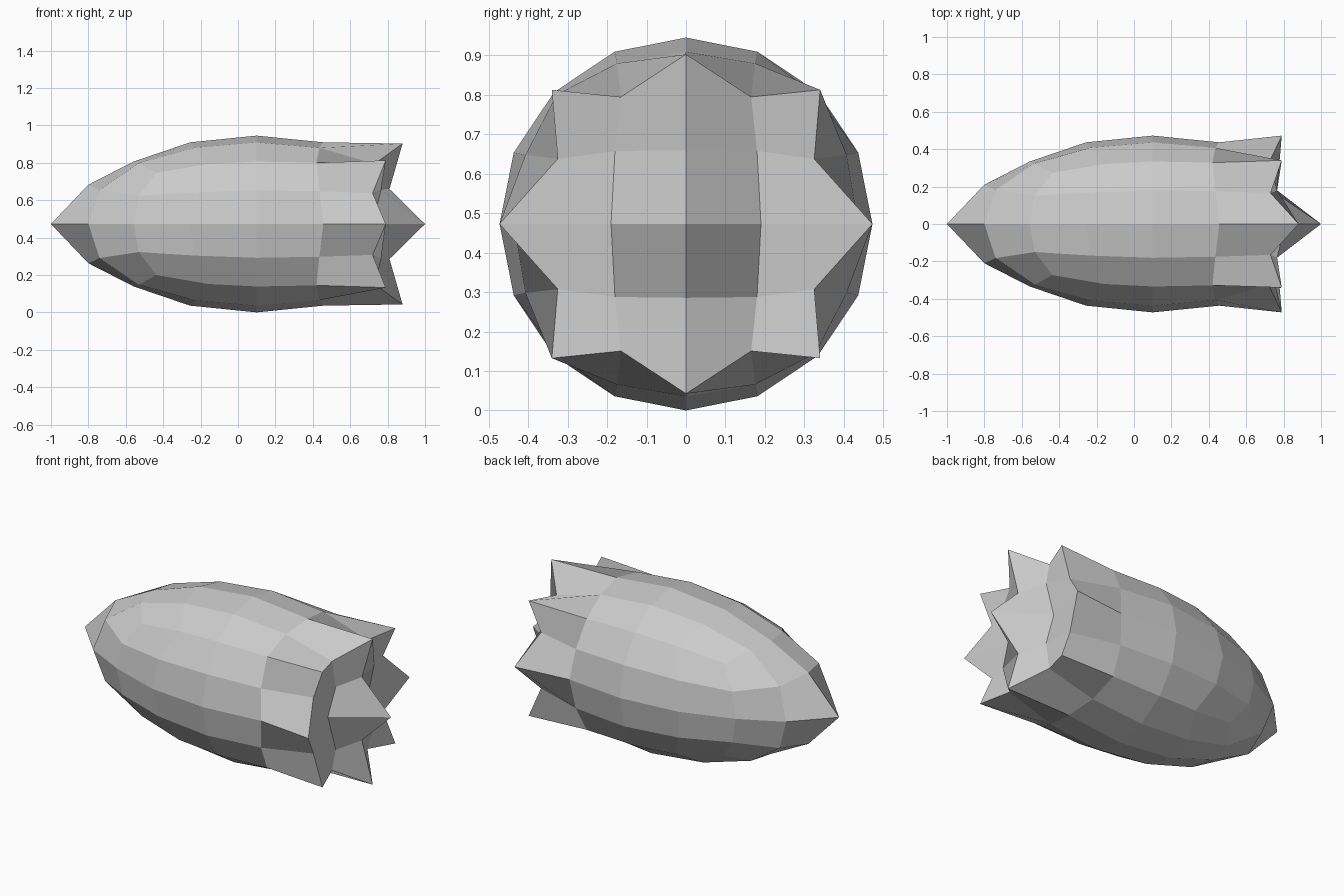
import bpy, bmesh, math
from mathutils import Vector

if "Cube" in bpy.data.objects:
    bpy.data.objects.remove(bpy.data.objects["Cube"])

R = 0.4725      # body radius
HALF = 0.93     # stretch along x
MID = 0.1       # x of the widest ring

# Cap shapes keyed by grid step (|y|, |z|); values are x, |y|, |z|
NOSE = {
    (0, 0): (-1.0, 0, 0), (0, 1): (-0.80, 0, 0.21), (1, 0): (-0.80, 0.21, 0),
    (1, 1): (-0.74, 0.182, 0.182),
    (2, 1): (-0.53, 0.325, 0.15), (1, 2): (-0.53, 0.15, 0.325),
}
TAIL = {
    (0, 0): (1.0, 0, 0), (0, 1): (0.81, 0, 0.187), (0, 2): (0.88, 0, 0.43),
    (1, 0): (0.72, 0.19, 0), (1, 1): (0.765, 0.18, 0.185), (1, 2): (0.73, 0.165, 0.322),
    (2, 0): (0.79, R, 0), (2, 1): (0.72, 0.325, 0.165), (2, 2): (0.79, 0.34, 0.34),
}
# Last body ring before the jagged tail
REAR = {
    (2, 2): (0.42, 0.328, 0.328),
    (2, 1): (0.435, 0.407, 0.175), (1, 2): (0.435, 0.175, 0.407),
}


def place(i, j, k):
    """Turn cube grid steps into a point on the stretched, spiked pod."""
    table = {-2: NOSE, 2: TAIL, 1: REAR}.get(i, {})
    hit = table.get((abs(j), abs(k)))
    if hit:
        x, y, z = hit
        return Vector((x, math.copysign(y, j), R + math.copysign(z, k)))
    d = Vector([math.tan(s * math.pi / 8) for s in (i, j, k)]).normalized()
    return Vector((MID + HALF * d.x, R * d.y, R + R * d.z))


# Pod: 4x4 gridded cube rounded to a sphere, pointed nose, jagged tail
bm = bmesh.new()
bmesh.ops.create_cube(bm, size=4)
bmesh.ops.subdivide_edges(bm, edges=bm.edges[:], cuts=3, use_grid_fill=True)
for v in bm.verts:
    v.co = place(*(round(c) for c in v.co))
bmesh.ops.recalc_face_normals(bm, faces=bm.faces[:])

mesh = bpy.data.meshes.new("spiked_pod")
bm.to_mesh(mesh)
bm.free()
pod = bpy.data.objects.new("spiked_pod", mesh)
bpy.context.collection.objects.link(pod)
